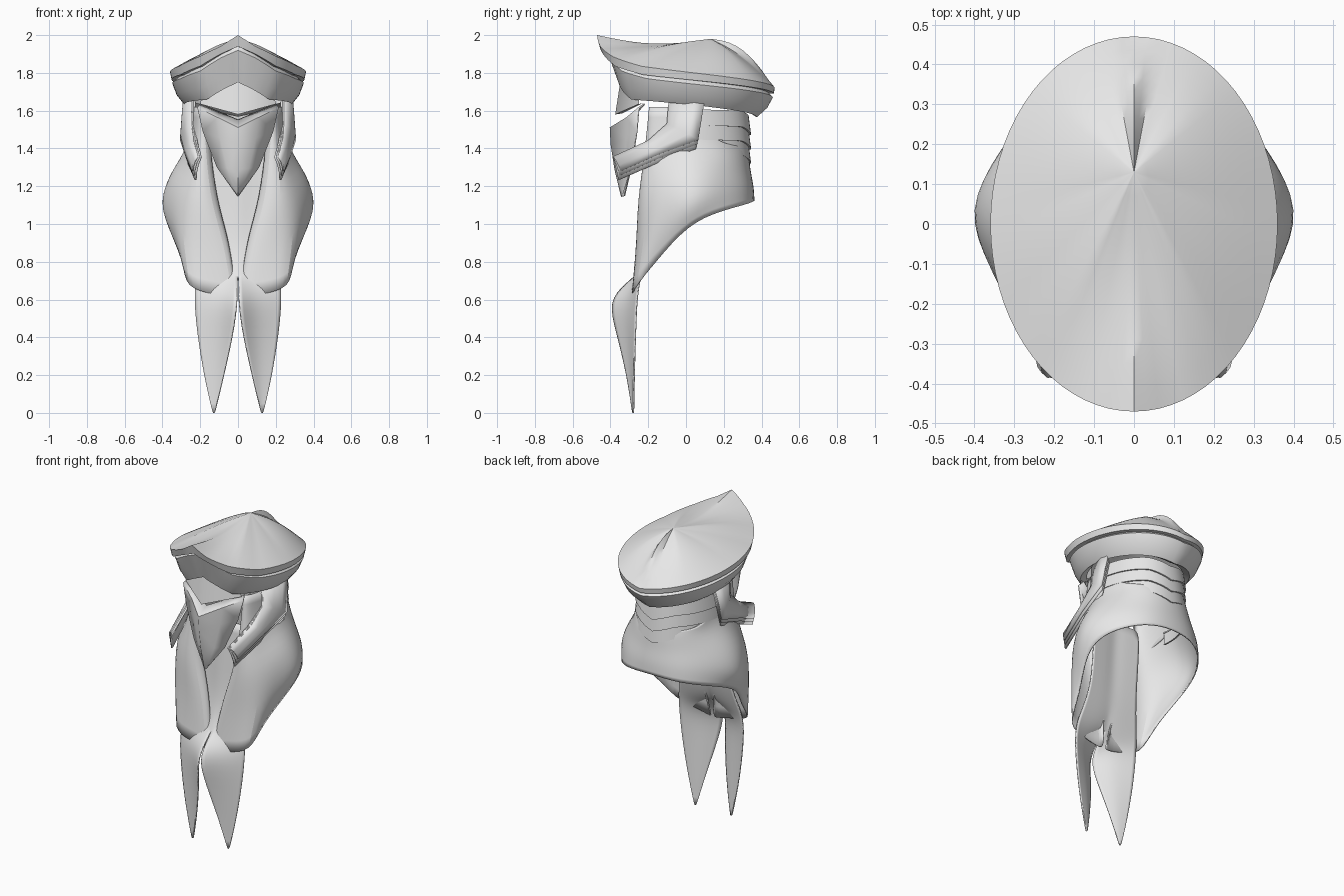
import bpy, math
from mathutils import Vector

grey = bpy.data.materials.new("light_grey")
grey.diffuse_color = (0.8, 0.8, 0.8, 1)


def make(name, rows, closed=False, cap=False, mirror=False, subsurf=0, thick=0.0, angle=35):
    """Skin a list of equal-length point rows into a surface."""
    n = len(rows[0])
    verts = [tuple(p) for r in rows for p in r]
    faces = []
    for i in range(len(rows) - 1):
        for j in range(n if closed else n - 1):
            k = (j + 1) % n
            faces.append((i * n + j, i * n + k, (i + 1) * n + k, (i + 1) * n + j))
    if cap:
        faces.append(tuple(range((len(rows) - 1) * n, len(rows) * n)))
    me = bpy.data.meshes.new(name)
    me.from_pydata(verts, [], faces)
    me.materials.append(grey)
    ob = bpy.data.objects.new(name, me)
    bpy.context.collection.objects.link(ob)
    if mirror:
        m = ob.modifiers.new("mirror", 'MIRROR')
        m.merge_threshold = 0.002
    if subsurf:
        m = ob.modifiers.new("smooth", 'SUBSURF')
        m.levels = m.render_levels = subsurf
    if thick:
        m = ob.modifiers.new("thickness", 'SOLIDIFY')
        m.thickness = thick
        m.offset = 0
    bpy.ops.object.select_all(action='DESELECT')
    ob.select_set(True)
    bpy.context.view_layer.objects.active = ob
    bpy.ops.object.shade_smooth_by_angle(angle=math.radians(angle))
    return ob


def at(keys, deg):
    """Value at an angle from the front (0) to the back (180), same on both sides."""
    d = abs((deg + 180) % 360 - 180)
    for (a, za), (b, zb) in zip(keys, keys[1:]):
        if d <= b:
            return za + (zb - za) * (d - a) / (b - a)
    return keys[-1][1]


def ring(ax, yf, yb, keys, degs):
    pts = []
    for d in degs:
        t = math.radians(d)
        c = math.cos(t)
        pts.append(Vector((ax * math.sin(t), -(yf if c > 0 else yb) * c, at(keys, d))))
    return pts


FULL = [i * 5 for i in range(72)]

# hat: inner lip, flared band, groove, wide rim, ridged crown
rim_z = [(0, 2.0), (15, 1.94), (35, 1.885), (60, 1.835), (90, 1.805), (180, 1.72)]
low_z = [(0, 1.94), (15, 1.90), (35, 1.835), (60, 1.79), (90, 1.765), (180, 1.69)]
band_z = [(0, 1.92), (15, 1.88), (35, 1.81), (60, 1.77), (90, 1.745), (180, 1.67)]
mid_z = [(0, 1.83), (15, 1.80), (35, 1.72), (60, 1.70), (90, 1.685), (180, 1.615)]
bot_z = [(0, 1.75), (15, 1.715), (35, 1.66), (60, 1.65), (90, 1.635), (180, 1.565)]
in_z = [(0, 1.76), (15, 1.73), (35, 1.68), (90, 1.66), (180, 1.60)]
rim = ring(0.36, 0.47, 0.47, rim_z, FULL)
hat = [ring(0.25, 0.31, 0.32, in_z, FULL),
       ring(0.285, 0.355, 0.375, bot_z, FULL),
       ring(0.325, 0.385, 0.43, mid_z, FULL),
       ring(0.348, 0.415, 0.46, band_z, FULL),
       ring(0.325, 0.40, 0.44, low_z, FULL),
       ring(0.352, 0.455, 0.465, low_z, FULL), rim]
apex = Vector((0, 0.13, 1.98))
bulge_keys = [(0, -0.035), (15, -0.015), (40, 0.015), (90, 0.01), (140, 0.03), (160, 0.025), (170, 0.03), (180, 0.07)]
for t in (0.1, 0.2, 0.3, 0.4, 0.5, 0.6, 0.7, 0.8, 0.9, 0.999):
    row = []
    for d, p in zip(FULL, rim):
        q = p.lerp(apex, t)
        q.z += math.sin(math.pi * t) * at(bulge_keys, d)
        if d == 180 and t < 0.15:
            q.z -= 0.02           # notch behind the ridge
        row.append(q)
    hat.append(row)
make("hat", hat, closed=True, cap=True, angle=40)

# overlapping neck guard bands with a chevron at the back
BACK = [82 + 196 * i / 28 for i in range(29)]
for i in range(4):
    top = 1.62 - 0.075 * i
    z0 = [(0, top), (150, top - 0.02), (180, top - 0.05)]
    z1 = [(0, top - 0.085), (150, top - 0.105), (180, top - 0.15)]
    make(f"neck_guard_{i + 1}", [ring(0.264, 0.3, 0.332, z0, BACK),
                                 ring(0.272, 0.3, 0.345, z1, BACK),
                                 ring(0.262, 0.3, 0.33, z1, BACK)])

# forehead plate
make("forehead_plate", [[(0, -0.345, 1.77), (0.19, -0.25, 1.69)],
                        [(0, -0.375, 1.58), (0.2, -0.25, 1.635)],
                        [(0, -0.34, 1.585), (0.18, -0.23, 1.64)]], mirror=True, angle=20)

# pointed face mask with a centre ridge
centre = [(0, -0.32, 1.55), (0, -0.40, 1.51), (0, -0.395, 1.42), (0, -0.375, 1.29), (0, -0.34, 1.145)]
side = [(0.2, -0.22, 1.635), (0.215, -0.25, 1.615), (0.185, -0.26, 1.49), (0.11, -0.29, 1.30), (0.003, -0.335, 1.15)]
mask = []
for c, s in zip(centre, side):
    c, s = Vector(c), Vector(s)
    mask.append([c, c.lerp(s, 0.5) + Vector((0, 0.012, 0)), s])
make("face_mask", mask, mirror=True, angle=28, thick=0.008)

# layered cheek guards sweeping forward
front_edge = [(0.245, -0.09, 1.65), (0.245, -0.10, 1.53), (0.235, -0.20, 1.44), (0.212, -0.385, 1.355)]
rear_edge = [(0.27, 0.10, 1.62), (0.295, 0.065, 1.40), (0.27, -0.14, 1.325), (0.232, -0.345, 1.235)]
for k in range(3):
    rows = []
    for i, (a, b) in enumerate(zip(front_edge, rear_edge)):
        a, b = Vector(a), Vector(b)
        b += Vector((0.008 - 0.008 * k, -0.006 * k, 0.045 - 0.024 * k))
        a.x -= 0.008 * k
        bulge = Vector((0.018 - 0.004 * i, 0, 0.006))
        rows.append([a, a.lerp(b, 0.35) + bulge, a.lerp(b, 0.7) + bulge, b])
    make(f"cheek_guard_{k + 1}", rows, mirror=True, thick=0.01)

# draped cloth: columns from the open front edge round to the back, top to bottom
cloth = [
    [(0.16, -0.17, 1.62), (0.15, -0.18, 1.38), (0.11, -0.20, 1.10), (0.05, -0.22, 0.92), (0.01, -0.26, 0.62)],
    [(0.18, -0.20, 1.62), (0.17, -0.22, 1.38), (0.13, -0.25, 1.10), (0.06, -0.255, 0.92), (0.01, -0.285, 0.60)],
    [(0.205, -0.18, 1.62), (0.21, -0.21, 1.40), (0.24, -0.26, 1.15), (0.18, -0.26, 0.9), (0.13, -0.285, 0.63)],
    [(0.23, -0.10, 1.62), (0.24, -0.11, 1.40), (0.31, -0.2, 1.2), (0.30, -0.23, 0.94), (0.28, -0.275, 0.66)],
    [(0.245, 0, 1.62), (0.26, 0, 1.40), (0.365, -0.07, 1.26), (0.375, -0.1, 1.07), (0.28, -0.16, 0.80)],
    [(0.25, 0.08, 1.5), (0.26, 0.08, 1.40), (0.365, 0.06, 1.27), (0.445, 0.03, 1.11), (0.38, 0.01, 1.0)],
    [(0.235, 0.2, 1.42), (0.24, 0.2, 1.38), (0.28, 0.2, 1.29), (0.34, 0.19, 1.18), (0.35, 0.18, 1.07)],
    [(0.13, 0.3, 1.41), (0.14, 0.31, 1.38), (0.155, 0.32, 1.28), (0.19, 0.335, 1.2), (0.2, 0.345, 1.11)],
    [(0, 0.33, 1.39), (0, 0.34, 1.35), (0, 0.345, 1.28), (0, 0.365, 1.2), (0, 0.365, 1.13)],
]
make("draped_cloth", cloth, mirror=True, subsurf=2, thick=0.008, angle=50)

# centre panel splitting into two hanging tails: z, inner x, outer x, inner y, outer y
tail = [(1.40, 0, 0.17, -0.17, -0.15), (1.15, 0, 0.17, -0.19, -0.17), (0.92, 0, 0.17, -0.205, -0.19),
        (0.74, 0, 0.215, -0.25, -0.235), (0.68, 0.004, 0.225, -0.32, -0.25),
        (0.59, 0.004, 0.23, -0.41, -0.262),
        (0.42, 0.025, 0.215, -0.365, -0.268), (0.2, 0.075, 0.18, -0.31, -0.275),
        (0.0, 0.122, 0.134, -0.282, -0.278)]
rows = []
for z, x0, x1, y0, y1 in tail:
    rows.append([(x0 + (x1 - x0) * t, y0 + (y1 - y0) * t ** 0.6, z) for t in (0, 0.33, 0.67, 1)])
make("hanging_tails", rows, mirror=True, subsurf=2, thick=0.008, angle=50)
